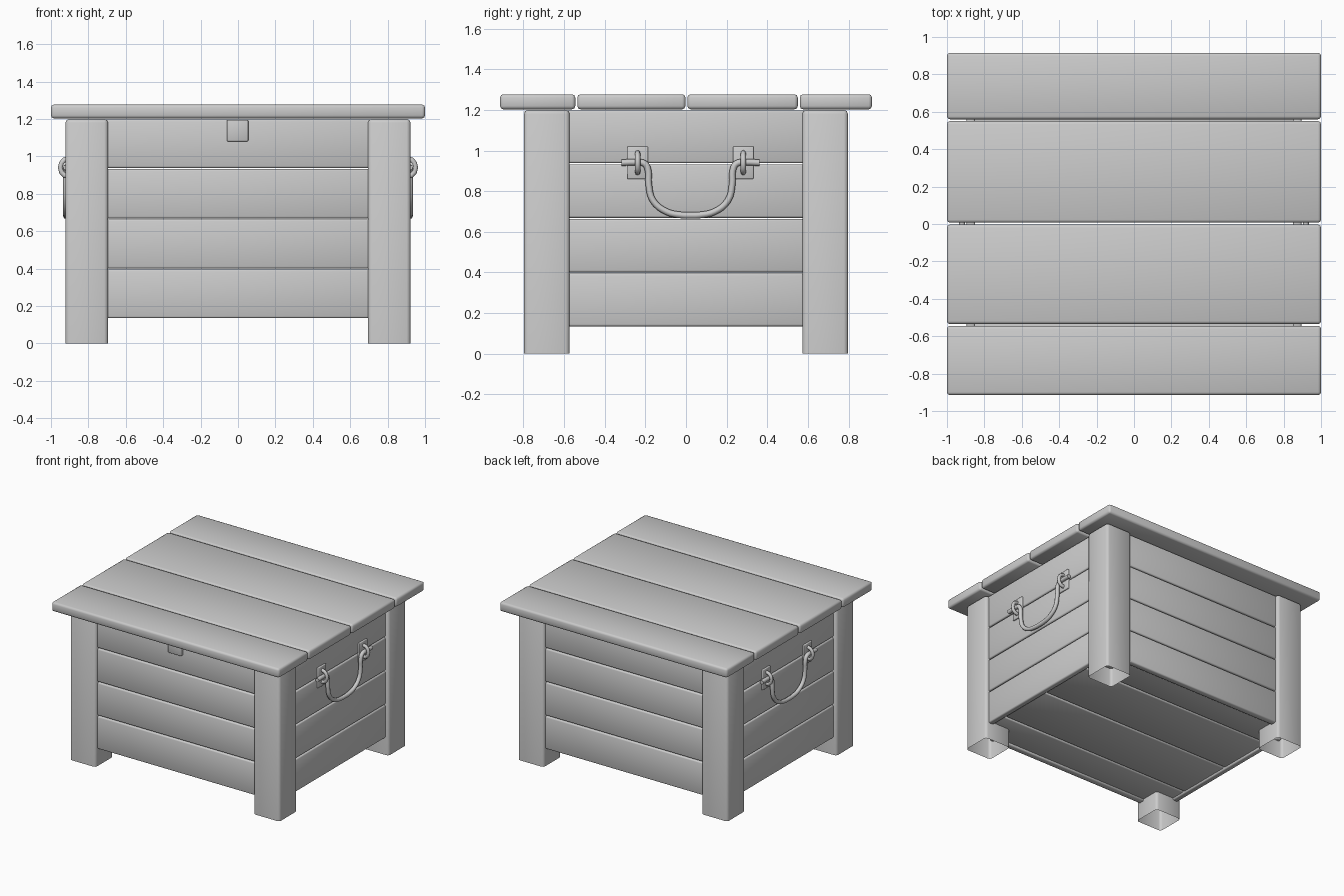
import bpy, bmesh, math
from mathutils import Vector, Matrix

if "Cube" in bpy.data.objects:
    bpy.data.objects.remove(bpy.data.objects["Cube"])


def finish(obj, angle=60):
    bpy.ops.object.select_all(action='DESELECT')
    bpy.context.view_layer.objects.active = obj
    obj.select_set(True)
    bpy.ops.object.shade_smooth_by_angle(angle=math.radians(angle))


def board(name, x, y, z, bevel=0.014, open_bottom=False):
    """Bevelled box from (min, max) ranges."""
    bm = bmesh.new()
    size = [r[1] - r[0] for r in (x, y, z)]
    mid = [(r[1] + r[0]) / 2 for r in (x, y, z)]
    bmesh.ops.create_cube(bm, size=1, matrix=Matrix.Translation(mid) @ Matrix.Diagonal((*size, 1)))
    edges = list(bm.edges)
    if open_bottom:
        low = [f for f in bm.faces if f.normal.z < -0.5]
        edges = [e for e in bm.edges if max(v.co.z for v in e.verts) > z[0] + 0.01]
        bmesh.ops.delete(bm, geom=low, context='FACES_ONLY')
    bmesh.ops.bevel(bm, geom=edges, offset=bevel, segments=2, profile=0.5, affect='EDGES')
    me = bpy.data.meshes.new(name)
    bm.to_mesh(me)
    bm.free()
    obj = bpy.data.objects.new(name, me)
    bpy.context.collection.objects.link(obj)
    finish(obj)
    return obj


def span(s, a, b):
    return (a, b) if s > 0 else (-b, -a)


# lid boards
rows = [(-0.915, -0.545), (-0.535, -0.003), (0.007, 0.55), (0.56, 0.915)]
for i, y in enumerate(rows):
    board(f"lid_board_{i}", (-1, 1), y, (1.203, 1.277), 0.016)

# floor boards
for i, y in enumerate([(-0.75, -0.46), (-0.45, -0.003), (0.007, 0.46), (0.47, 0.75)]):
    board(f"floor_board_{i}", (-0.87, 0.87), y, (0.15, 0.19), 0.01)

# corner posts, hollow underneath
for sx in (-1, 1):
    for sy in (-1, 1):
        board("corner_post", span(sx, 0.695, 0.922), span(sy, 0.573, 0.797), (0, 1.2), 0.02, True)

# wall boards
levels = [0.135, 0.401, 0.669, 0.938, 1.203]
for s in (-1, 1):
    for lo, hi in zip(levels, levels[1:]):
        z = (lo, hi - 0.006)
        board("front_back_wall_board", (-0.72, 0.72), span(s, 0.72, 0.77), z, 0.01)
        board("side_wall_board", span(s, 0.85, 0.895), (-0.6, 0.6), z, 0.01)

# latch block
board("latch_block", (-0.06, 0.055), (-0.795, -0.76), (1.08, 1.195), 0.006)

# side handles
mid_y = 0.022
half = [(-0.34, 0.94), (-0.27, 0.942), (-0.225, 0.935), (-0.208, 0.90), (-0.206, 0.84),
        (-0.185, 0.755), (-0.12, 0.70), (-0.05, 0.683)]
path = half + [(0, 0.681)] + [(-y, z) for y, z in reversed(half)]
for s in (-1, 1):
    cu = bpy.data.curves.new("handle_bail", 'CURVE')
    cu.dimensions = '3D'
    cu.bevel_depth = 0.016
    cu.bevel_resolution = 2
    cu.use_fill_caps = True
    sp = cu.splines.new('BEZIER')
    sp.bezier_points.add(len(path) - 1)
    for p, (y, z) in zip(sp.bezier_points, path):
        p.co = (s * 0.919, y + mid_y, z)
        p.handle_left_type = p.handle_right_type = 'AUTO'
    sp.resolution_u = 4
    bpy.context.collection.objects.link(bpy.data.objects.new("handle_bail", cu))
    for side in (-1, 1):
        yc = mid_y + side * 0.26
        board("handle_plate", span(s, 0.885, 0.907), (yc - 0.051, yc + 0.051), (0.86, 1.02), 0.005)
        bpy.ops.mesh.primitive_torus_add(major_segments=12, minor_segments=8, major_radius=0.043,
                                         minor_radius=0.013, location=(s * 0.907, yc, 0.94),
                                         rotation=(math.pi / 2, 0, 0))
        ring = bpy.context.object
        ring.name = "handle_ring"
        ring.scale = (1, 1.1, 1)
        finish(ring)
